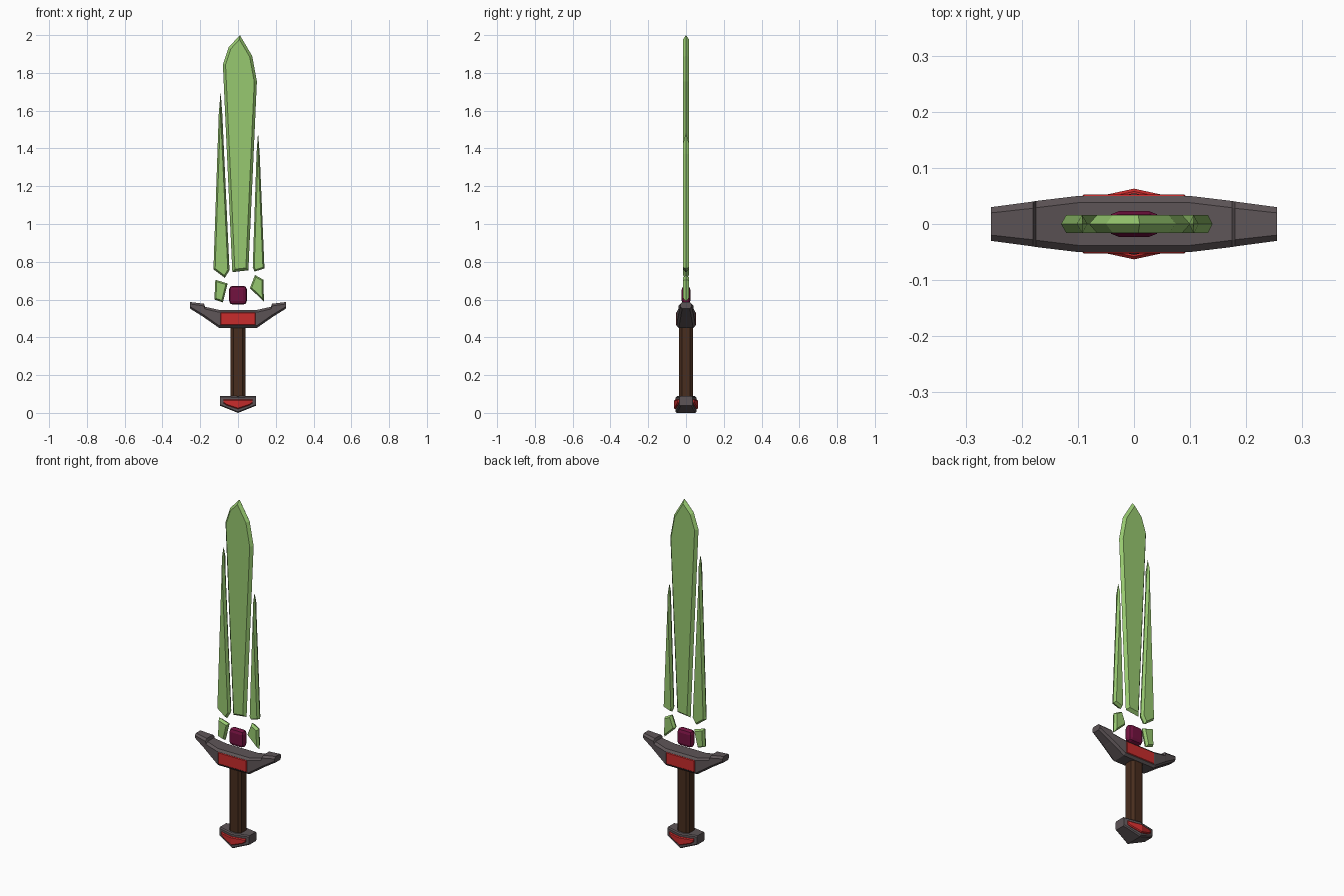
import bpy, bmesh
from mathutils import Vector

if "Cube" in bpy.data.objects:
    bpy.data.objects.remove(bpy.data.objects["Cube"])


def material(name, rgb):
    m = bpy.data.materials.new(name)
    m.diffuse_color = (*rgb, 1)
    m.use_nodes = True
    m.node_tree.nodes["Principled BSDF"].inputs["Base Color"].default_value = m.diffuse_color
    return m


GREEN = material("green_crystal", (0.31, 0.58, 0.16))
METAL = material("dark_metal", (0.11, 0.09, 0.095))
RED = material("red_inlay", (0.58, 0.025, 0.025))
BROWN = material("brown_grip", (0.065, 0.026, 0.013))
PURPLE = material("purple_gem", (0.17, 0.006, 0.05))


def finish(name, bm, mat):
    bmesh.ops.recalc_face_normals(bm, faces=bm.faces)
    me = bpy.data.meshes.new(name)
    bm.to_mesh(me)
    bm.free()
    me.materials.append(mat)
    ob = bpy.data.objects.new(name, me)
    bpy.context.collection.objects.link(ob)
    return ob


def bridge(bm, rings):
    """Skin a list of equal-length point rings and cap both ends."""
    vs = [[bm.verts.new(p) for p in r] for r in rings]
    n = len(vs[0])
    for a, b in zip(vs, vs[1:]):
        for i in range(n):
            j = (i + 1) % n
            bm.faces.new((a[i], a[j], b[j], b[i]))
    bm.faces.new(vs[0])
    bm.faces.new(vs[-1])


def inset(points, d, limit=0.06):
    """Shrink a counter-clockwise outline, limiting travel at sharp tips."""
    pts = [Vector(p) for p in points]
    out = []
    for i, p in enumerate(pts):
        e1 = (p - pts[i - 1]).normalized()
        e2 = (pts[(i + 1) % len(pts)] - p).normalized()
        n1, n2 = Vector((-e1.y, e1.x)), Vector((-e2.y, e2.x))
        b = (n1 + n2).normalized()
        out.append(p + b * min(d / max(b.dot(n1), 0.05), limit))
    return out


def shard(name, outline, d, half=0.016):
    """Crystal plate with a sharp rim and flat front and back."""
    inner = inset(outline, d)
    bm = bmesh.new()
    bridge(bm, [[(x, -half, z) for x, z in inner],
                [(x, 0, z) for x, z in outline],
                [(x, half, z) for x, z in inner]])
    return finish(name, bm, GREEN)


def loft(name, half_sections, chamfer, mat):
    """Loft chamfered boxes along x, mirrored: (x, half depth, bottom, top)."""
    mirrored = [(-x, h, b, t) for x, h, b, t in reversed(half_sections) if x > 0]
    rings = []
    for x, h, b, t in mirrored + half_sections:
        c = min(chamfer, (t - b) * 0.3)
        rings.append([(x, -h, b + c), (x, c - h, b), (x, h - c, b), (x, h, b + c),
                      (x, h, t - c), (x, h - c, t), (x, c - h, t), (x, -h, t - c)])
    bm = bmesh.new()
    bridge(bm, rings)
    return finish(name, bm, mat)


def bevel_box(name, centre, size, width, mat, segments=1, vertical_only=False):
    bm = bmesh.new()
    bmesh.ops.create_cube(bm, size=1)
    for v in bm.verts:
        v.co = Vector(a * s + c for a, s, c in zip(v.co, size, centre))
    edges = [e for e in bm.edges if not vertical_only
             or abs(e.verts[0].co.z - e.verts[1].co.z) > 0.01]
    bmesh.ops.bevel(bm, geom=edges, offset=width, segments=segments,
                    profile=0.5, affect='EDGES')
    return finish(name, bm, mat)


# Floating crystal blade and its fragments
shard("main_blade", [(-0.03, 0.745), (0.055, 0.755), (0.10, 1.755), (0.075, 1.89),
                     (0.01, 2.0), (-0.05, 1.935), (-0.08, 1.845)], 0.014)
shard("left_blade_shard", [(-0.13, 0.76), (-0.07, 0.715), (-0.045, 0.755),
                           (-0.083, 1.58), (-0.092, 1.70), (-0.102, 1.58)], 0.009)
shard("right_blade_shard", [(0.078, 0.77), (0.088, 0.748), (0.14, 0.765),
                            (0.115, 1.37), (0.106, 1.485), (0.098, 1.37)], 0.008)
shard("left_small_shard", [(-0.125, 0.60), (-0.08, 0.585), (-0.055, 0.685),
                           (-0.12, 0.705)], 0.008)
shard("right_small_shard", [(0.063, 0.66), (0.137, 0.59), (0.135, 0.705),
                            (0.09, 0.73)], 0.008)

# Gem hovering above the guard
bevel_box("gem", (0, 0, 0.623), (0.094, 0.046, 0.10), 0.02, PURPLE, segments=2)

# Guard with upswept horns
loft("guard", [(0.10, 0.05, 0.45, 0.545), (0.175, 0.041, 0.502, 0.562),
               (0.18, 0.040, 0.506, 0.578), (0.255, 0.03, 0.553, 0.587)], 0.012, METAL)
bevel_box("guard_inlay", (0, 0, 0.498), (0.184, 0.106, 0.068), 0.003, RED)

# Grip
bevel_box("grip", (0, 0, 0.27), (0.078, 0.072, 0.37), 0.014, BROWN, vertical_only=True)

# Pommel with pointed red inlay
loft("pommel", [(0, 0.055, 0.0, 0.088), (0.095, 0.034, 0.038, 0.09)], 0.006, METAL)
loft("pommel_inlay", [(0, 0.063, 0.02, 0.07), (0.06, 0.05, 0.04, 0.07),
                      (0.077, 0.044, 0.052, 0.072)], 0.005, RED)
